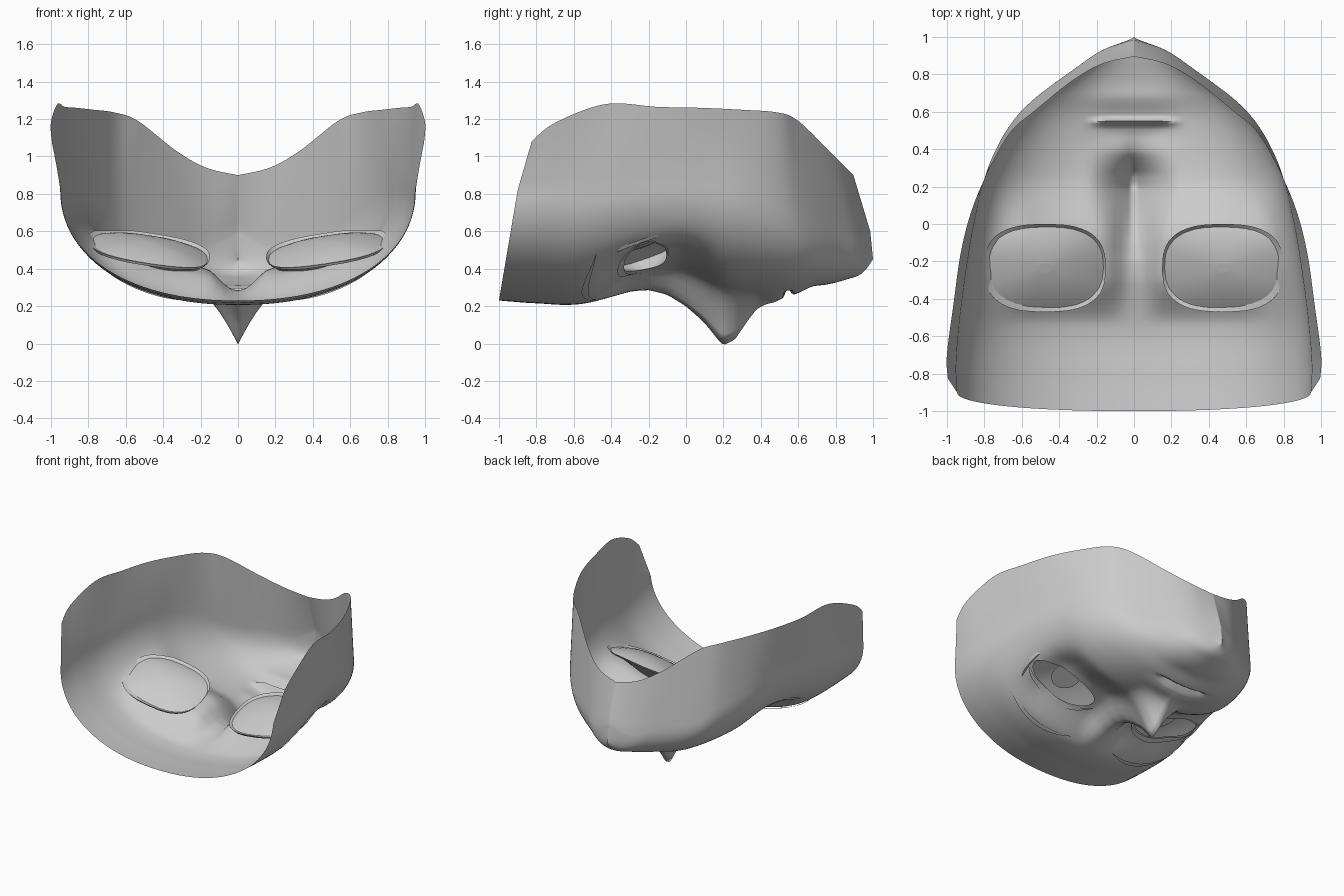
import bpy, bmesh, math
from mathutils import Vector
from mathutils.bvhtree import BVHTree

if "Cube" in bpy.data.objects:
    bpy.data.objects.remove(bpy.data.objects["Cube"])

# Face rows, forehead to chin: centre (y, z), widest side (x, y, z), open rim (x, y, z)
ROWS = [
    (-1.0, .23, .945, -.90, .82, .995, -.825, 1.08),
    (-.80, .215, .95, -.74, .83, 1.0, -.70, 1.18),
    (-.55, .213, .93, -.50, .82, .965, -.43, 1.28),
    (-.20, .30, .89, -.20, .85, .925, -.15, 1.265),
    (.05, .305, .845, .05, .85, .865, .08, 1.26),
    (.30, .265, .78, .30, .80, .775, .29, 1.25),
    (.55, .26, .68, .50, .75, .66, .49, 1.235),
    (.70, .30, .55, .65, .65, .535, .60, 1.19),
    (.85, .34, .315, .83, .58, .33, .765, 1.03),
    (.94, .375, .165, .93, .53, .17, .855, .94),
    (1.0, .45, 0, .985, .60, 0, .895, .90)]
# Nose height along y
NOSE = [(-.3, 0), (-.2, .015), (-.1, .05), (0, .11), (.1, .19), (.18, .275), (.2, .29),
        (.26, .25), (.33, .14), (.38, .07), (.44, .025), (.5, 0)]
EYE = (.475, -.235)      # socket centre
LID = (.485, -.22)       # opening centre and half size
EW, EH = .275, .115


def catmull(a, b, c, d, t):
    return .5 * (2*b + (c-a)*t + (2*a-5*b+4*c-d)*t*t + (3*b-a-3*c+d)*t**3)


def smooth(a, b, v):
    t = min(1, max(0, (v-a)/(b-a)))
    return t*t*(3-2*t)


def gauss(v, mid, width):
    return math.exp(-((v-mid)/width)**2)


def lerp_table(table, v):
    for (a, p), (b, q) in zip(table, table[1:]):
        if a <= v <= b:
            return p + (q-p)*(v-a)/(b-a)
    return 0


def relief(x, y, z):
    """Add nose, eye recess, mouth and chin dip to the plain mask surface."""
    if z > .85:
        return z
    z -= lerp_table(NOSE, y) * max(0, 1-x/.24)**1.7
    z += (.09 * smooth(-.54, -.28, y) * (1-smooth(-.08, .24, y))
          * smooth(.02, .17, x) * (1-smooth(.55, .82, x)))
    z += .05 * gauss(y, .545, .016) * (1-smooth(.14, .26, x))
    z += (.012*gauss(y, .67, .06) - .025*gauss(y, .48, .07)) * (1-smooth(.08, .32, x))
    return z


def grid_faces(bm, rows, closed=False):
    for r, s in zip(rows, rows[1:]):
        n = len(r)
        for j in range(n if closed else n-1):
            k = (j+1) % n
            bm.faces.new((r[j], s[j], s[k], r[k]))


def finish(bm, name):
    me = bpy.data.meshes.new(name)
    bm.to_mesh(me)
    ob = bpy.data.objects.new(name, me)
    bpy.context.collection.objects.link(ob)
    m = ob.modifiers.new("mirror", 'MIRROR')
    m.merge_threshold = .0005
    bpy.ops.object.select_all(action='DESELECT')
    ob.select_set(True)
    bpy.context.view_layer.objects.active = ob
    bpy.ops.object.shade_smooth_by_angle(angle=math.radians(50))
    return ob


def socket_z(x, y):
    return .51 + .35*(y-EYE[1]) + .15*(x-EYE[0])


# Socket rim: rounded outline on a tilted plane behind the eye opening
def rim_point(a, r=1):
    c, s = math.cos(a), math.sin(a)
    x = EYE[0] + .325*r*math.copysign(abs(c)**.75, c)
    y = EYE[1] + .235*r*math.copysign(abs(s)**.75, s)
    return Vector((x, y, min(.605, socket_z(x, y))))


# Face shell, right half
bm = bmesh.new()
SUB, ACROSS, SIDE = 14, 30, 6
rows = []
for i in range(len(ROWS)-1):
    for s in range(SUB + (i == len(ROWS)-2)):
        q = [ROWS[min(max(i+k, 0), len(ROWS)-1)] for k in (-1, 0, 1, 2)]
        y0, z0, xs, ys, zs, xr, yr, zr = [catmull(*v, s/SUB) for v in zip(*q)]
        if i == len(ROWS)-2 and s == SUB:
            xs = xr = 0
        row = []
        for j in range(ACROSS+1):
            a = math.pi/2 * (j/ACROSS)**1.2
            x = max(0, xs) * math.sin(a)**.91
            w = 1 - max(0, math.cos(a))**.91
            y, z = y0+(ys-y0)*w, z0+(zs-z0)*w
            row.append(bm.verts.new((x, y, relief(x, y, z))))
        for j in range(1, SIDE+1):
            t = j/SIDE
            row.append(bm.verts.new((xs+(xr-xs)*t, ys+(yr-ys)*t, zs+(zr-zs)*t)))
        rows.append(row)
grid_faces(bm, rows)
surface = BVHTree.FromBMesh(bm)


def on_face(x, y, off=0):
    hit = surface.ray_cast(Vector((x, y, -1)), Vector((0, 0, 1)))[0]
    return Vector((x, y, (hit.z if hit else .5) - off))


# Eye opening cut into the shell, with a wall back to the socket rim
def eye_metric(p):
    return math.hypot((p.x-LID[0])/EW, (p.y-LID[1])/EH)


hole = [f for f in bm.faces if f.calc_center_median().z < .8 and eye_metric(f.calc_center_median()) < 1]
bmesh.ops.delete(bm, geom=hole, context='FACES')
edge = [e for e in bm.edges if e.is_boundary and
        all(v.co.z < .8 and eye_metric(v.co) < 1.5 for v in e.verts)]
for v in {v for e in edge for v in e.verts}:
    m = eye_metric(v.co)
    v.co = on_face(LID[0]+(v.co.x-LID[0])/m, LID[1]+(v.co.y-LID[1])/m)
wall = bmesh.ops.extrude_edge_only(bm, edges=edge)
for v in wall['geom']:
    if isinstance(v, bmesh.types.BMVert):
        v.co = rim_point(math.atan2((v.co.y-LID[1])/EH, (v.co.x-LID[0])/EW))
finish(bm, "face_shell")

# Eyes: dish bulging back into the head, with a slim rim
bm = bmesh.new()
rings = []
for r in (1, .96, .85, .7, .5, .3, .1):
    ring = []
    for k in range(28):
        p = rim_point(2*math.pi*k/28, r)
        p.z += (.065*(1-r*r) - .022) if r < 1 else 0
        ring.append(bm.verts.new(p))
    rings.append(ring)
grid_faces(bm, rings, True)
bm.faces.new(rings[-1])
finish(bm, "eye_dish")

# Iris and pupil discs just in front of the dish
for name, rad, off in (("iris", .11, 0), ("pupil", .05, .006)):
    bm = bmesh.new()
    bmesh.ops.create_circle(bm, cap_ends=True, segments=24, radius=rad)
    for v in bm.verts:
        x, y = v.co.x+.46, v.co.y+LID[1]
        v.co = (x, y, socket_z(x, y) + .02 - off)
    finish(bm, name)


# Thin strips that hug the face: brow, upper lash, lower lash
def strip(name, path, width, off):
    bm = bmesh.new()
    rows = []
    for k in range(21):
        t = k/20
        x, y = path(t)
        w = width*math.sin(math.pi*(.03+.94*t))
        rows.append([bm.verts.new(on_face(x, y+d*w, off)) for d in (-1, 0, 1)])
    grid_faces(bm, rows)
    finish(bm, name)


def lid_path(a0, a1, grow):
    return lambda t: (LID[0]+EW*grow*math.cos(a0+(a1-a0)*t),
                      LID[1]+EH*grow*math.sin(a0+(a1-a0)*t))


strip("brow", lambda t: (.2+.6*t, -.48-.06*math.sin(math.pi*t)), .018, .012)
strip("upper_lash", lid_path(math.pi*1.03, math.pi*2.0, 1.12), .018, .012)
strip("lower_lash", lid_path(math.pi*.1, math.pi*.5, 1.08), .008, .006)
